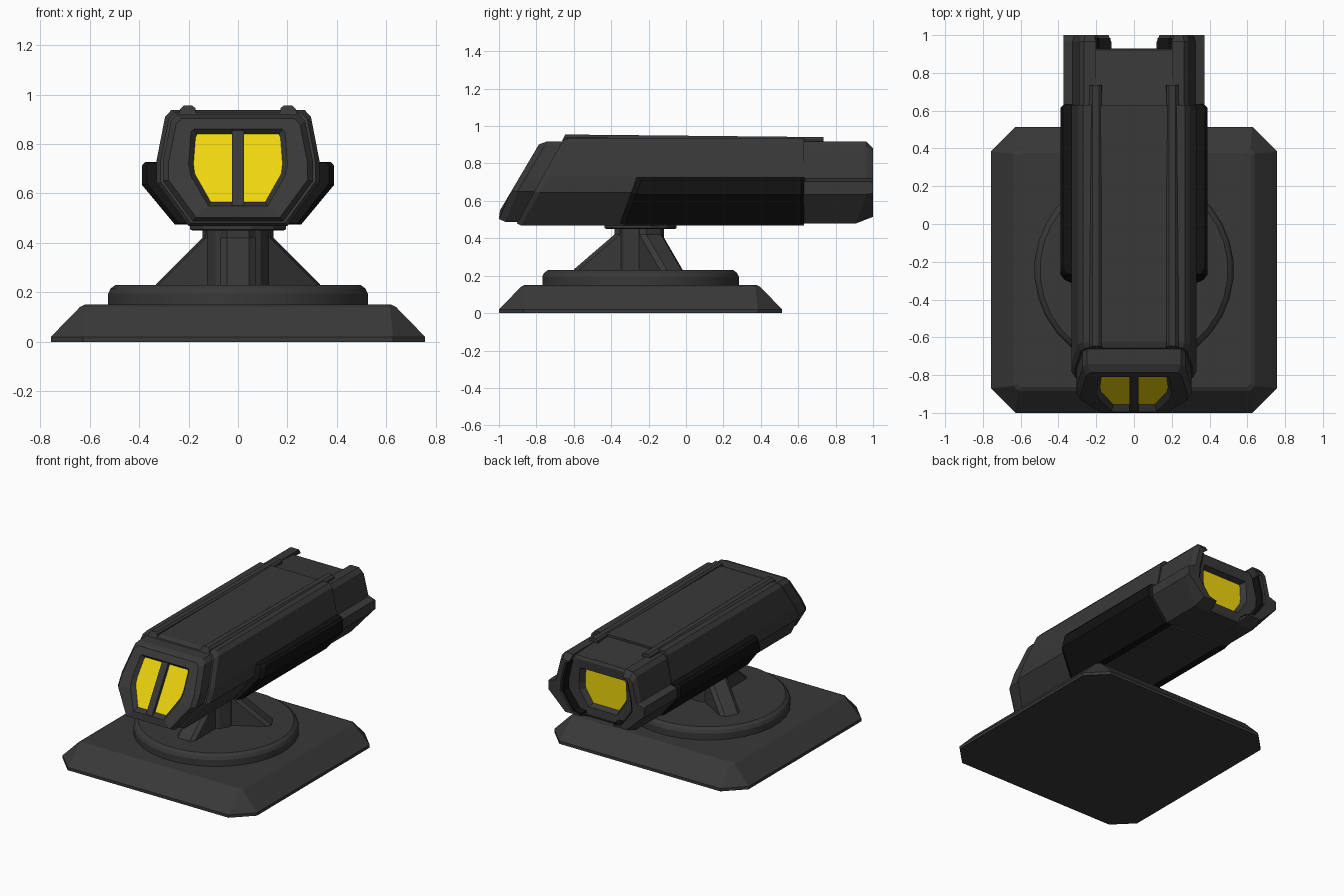
import bpy, bmesh, math
from mathutils import Matrix

if "Cube" in bpy.data.objects:
    bpy.data.objects.remove(bpy.data.objects["Cube"])


def material(name, r, g, b):
    m = bpy.data.materials.new(name)
    m.diffuse_color = (r, g, b, 1)
    m.use_nodes = True
    m.node_tree.nodes["Principled BSDF"].inputs["Base Color"].default_value = m.diffuse_color
    return m


DARK = material("dark_metal", 0.04, 0.04, 0.04)
BLACK = material("black_armour", 0.006, 0.006, 0.006)
YELLOW = material("yellow_glass", 0.87, 0.68, 0.004)
CY = -0.243  # centre of the stand


def loft(name, rings, mat=DARK, cap_start=True, cap_end=True, loc=(0, 0, 0), rot=0):
    """Skin a list of equal-length vertex rings."""
    bm = bmesh.new()
    vs = [[bm.verts.new(p) for p in ring] for ring in rings]
    n = len(vs[0])
    for a, b in zip(vs, vs[1:]):
        for i in range(n):
            j = (i + 1) % n
            bm.faces.new((a[i], a[j], b[j], b[i]))
    if cap_start:
        bm.faces.new(vs[0][::-1])
    if cap_end:
        bm.faces.new(vs[-1])
    bmesh.ops.recalc_face_normals(bm, faces=bm.faces)
    me = bpy.data.meshes.new(name)
    bm.to_mesh(me)
    bm.free()
    me.materials.append(mat)
    ob = bpy.data.objects.new(name, me)
    ob.matrix_world = Matrix.Translation(loc) @ Matrix.Rotation(rot, 4, 'Z')
    bpy.context.collection.objects.link(ob)
    return ob


def sym(half, y):
    """Closed ring from a right-hand half profile; y is a function of z."""
    full = half + [(-x, z) for x, z in reversed(half)]
    return [(x, y(z), z) for x, z in full]


def side(profile, y, s):
    return [(s * x, y(z), z) for x, z in profile]


def at(y):
    return lambda z: y


def scaled(half, k, cz=0.705):
    return [(x * k, cz + (z - cz) * k) for x, z in half]


def octagon(h, c, z):
    a = h - c
    pts = [(h, -a), (h, a), (a, h), (-a, h), (-h, a), (-h, -a), (-a, -h), (a, -h)]
    return [(x, y + CY, z) for x, y in pts]


def cylinder(name, rings, n):
    ob = loft(name, [[(r * math.cos(2 * math.pi * (i + .5) / n), r * math.sin(2 * math.pi * (i + .5) / n), z)
                      for i in range(n)] for r, z in rings], loc=(0, CY, 0))
    return ob


# Base plate with sloped sides and round turntable
loft("base_plate", [octagon(0.757, 0.13, 0), octagon(0.757, 0.13, 0.02),
                    octagon(0.64, 0.025, 0.14), octagon(0.62, 0.02, 0.15)])
disc = cylinder("turntable", [(0.528, 0.14), (0.528, 0.195), (0.518, 0.215), (0.498, 0.23)], 32)
bpy.context.view_layer.objects.active = disc
disc.select_set(True)
bpy.ops.object.shade_smooth_by_angle(angle=math.radians(20))

# Pedestal column, three sloped legs and mounting plate
cylinder("pedestal_column", [(0.13, 0.22), (0.13, 0.46)], 12)
cylinder("mounting_plate", [(0.19, 0.45), (0.2, 0.455), (0.2, 0.48)], 12)
for k in range(3):
    leg = [(0, 0.22), (0.365, 0.22), (0.355, 0.235), (0.14, 0.42), (0.14, 0.45), (0, 0.45)]
    inner = [(r - 0.03 if r else 0, z) for r, z in leg]
    rings = [[(r, w, z) for r, z in prof] for w, prof in
             ((-0.07, inner), (-0.045, leg), (0.045, leg), (0.07, inner))]
    loft("pedestal_leg", rings, loc=(0, CY, 0), rot=math.radians(-90 + 120 * k))

# Main hull with a slanted front
HULL = [(0.27, 0.937), (0.295, 0.91), (0.33, 0.73), (0.33, 0.645), (0.2, 0.468)]
slant = lambda z: -0.91 + (z - 0.47) * 0.555
face = lambda z: max(-1, -1 + (z - 0.54) * 0.59)
loft("hull", [sym(scaled(HULL, 0.95), slant),
              sym(HULL, lambda z: slant(z) + 0.03), sym(HULL, at(0.63))])

# Front frame around the recessed window
WIN = [(0.165, 0.84), (0.172, 0.825), (0.18, 0.72), (0.175, 0.68), (0.11, 0.565)]
RIM = [(0.18, 0.86), (0.19, 0.85), (0.2, 0.72), (0.19, 0.67), (0.12, 0.55)]
loft("front_frame", [sym(scaled(HULL, 0.92), lambda z: slant(z) + 0.02),
                     sym(scaled(HULL, 0.92), lambda z: face(z) + 0.035),
                     sym(scaled(HULL, 0.85), face), sym(RIM, face),
                     sym(WIN, lambda z: face(z) + 0.03)], cap_end=False)
loft("front_window", [sym(WIN, lambda z: face(z) + 0.03)], YELLOW, False)
BAR = [(0.024, 0.855), (0.024, 0.55)]
loft("window_bar", [sym(BAR, lambda z: face(z) + 0.04), sym(BAR, lambda z: face(z) + 0.004)])

# Rear core with a sloping roof and a recessed window
CORE = [(0.235, 0.925), (0.26, 0.9), (0.31, 0.72), (0.3, 0.64), (0.18, 0.478)]
END = [(0.225, 0.895), (0.25, 0.87), (0.29, 0.72), (0.28, 0.64), (0.16, 0.485)]
RWIN = [(0.155, 0.8), (0.16, 0.785), (0.165, 0.7), (0.16, 0.66), (0.1, 0.57)]
loft("rear_core", [sym(CORE, at(0.6)), sym(END, at(0.92)),
                   sym(scaled(END, 0.9, 0.69), at(0.93)),
                   sym(scaled(RWIN, 1.12, 0.69), at(0.925)), sym(RWIN, at(0.885))], cap_end=False)
loft("rear_window", [sym(RWIN, at(0.885))], YELLOW, False)

# Paired parts: rear cheeks, side armour, roof rails
CHEEK = [(0.2, 0.917), (0.265, 0.917), (0.29, 0.89), (0.325, 0.72), (0.372, 0.705), (0.372, 0.635),
         (0.245, 0.48), (0.12, 0.48), (0.12, 0.515), (0.19, 0.525), (0.275, 0.65), (0.27, 0.73), (0.235, 0.86)]
TIP = [(0.21, 0.875), (0.26, 0.88), (0.28, 0.86), (0.315, 0.72), (0.372, 0.7), (0.372, 0.64),
       (0.24, 0.515), (0.135, 0.515), (0.135, 0.522), (0.195, 0.535), (0.28, 0.65), (0.275, 0.73), (0.245, 0.855)]
ARMOUR = [(0.3, 0.728), (0.375, 0.728), (0.389, 0.712), (0.389, 0.635), (0.255, 0.474), (0.19, 0.474), (0.3, 0.65)]
NOSE = [(0.3, 0.725), (0.355, 0.725), (0.368, 0.71), (0.368, 0.64), (0.24, 0.48), (0.19, 0.48), (0.3, 0.65)]
RAIL = [(0.17, 0.92), (0.172, 0.945), (0.185, 0.955), (0.22, 0.955), (0.235, 0.94), (0.237, 0.92)]
for s, tag in ((1, "right"), (-1, "left")):
    # cheeks taper back along the lower edge
    taper = lambda z: 0.91 if z < 0.5 else 0.965
    loft("rear_cheek_" + tag, [side(CHEEK, at(0.6), s), side(CHEEK, taper, s), side(TIP, at(1.0), s)])
    loft("side_armour_" + tag, [side(NOSE, lambda z: -0.355 + (z - 0.475) * 0.36, s),
                                side(ARMOUR, lambda z: -0.325 + (z - 0.475) * 0.36, s),
                                side(ARMOUR, at(0.615), s), side(NOSE, at(0.635), s)], BLACK)
    loft("roof_rail_" + tag, [side(RAIL, lambda z: -0.65 + (z - 0.945) * 0.5, s),
                              [(x, y, z - 0.014) for x, y, z in side(RAIL, at(0.735), s)]])
    # dark inner lining of the rear opening
    lining = [(0.125, 0.526), (0.186, 0.535), (0.264, 0.65), (0.258, 0.73), (0.23, 0.85),
              (0.236, 0.86), (0.272, 0.73), (0.277, 0.65), (0.192, 0.524), (0.125, 0.517)]
    loft("rear_lining_" + tag, [side(lining, at(0.9), s), side(lining, at(0.985), s)], BLACK)
